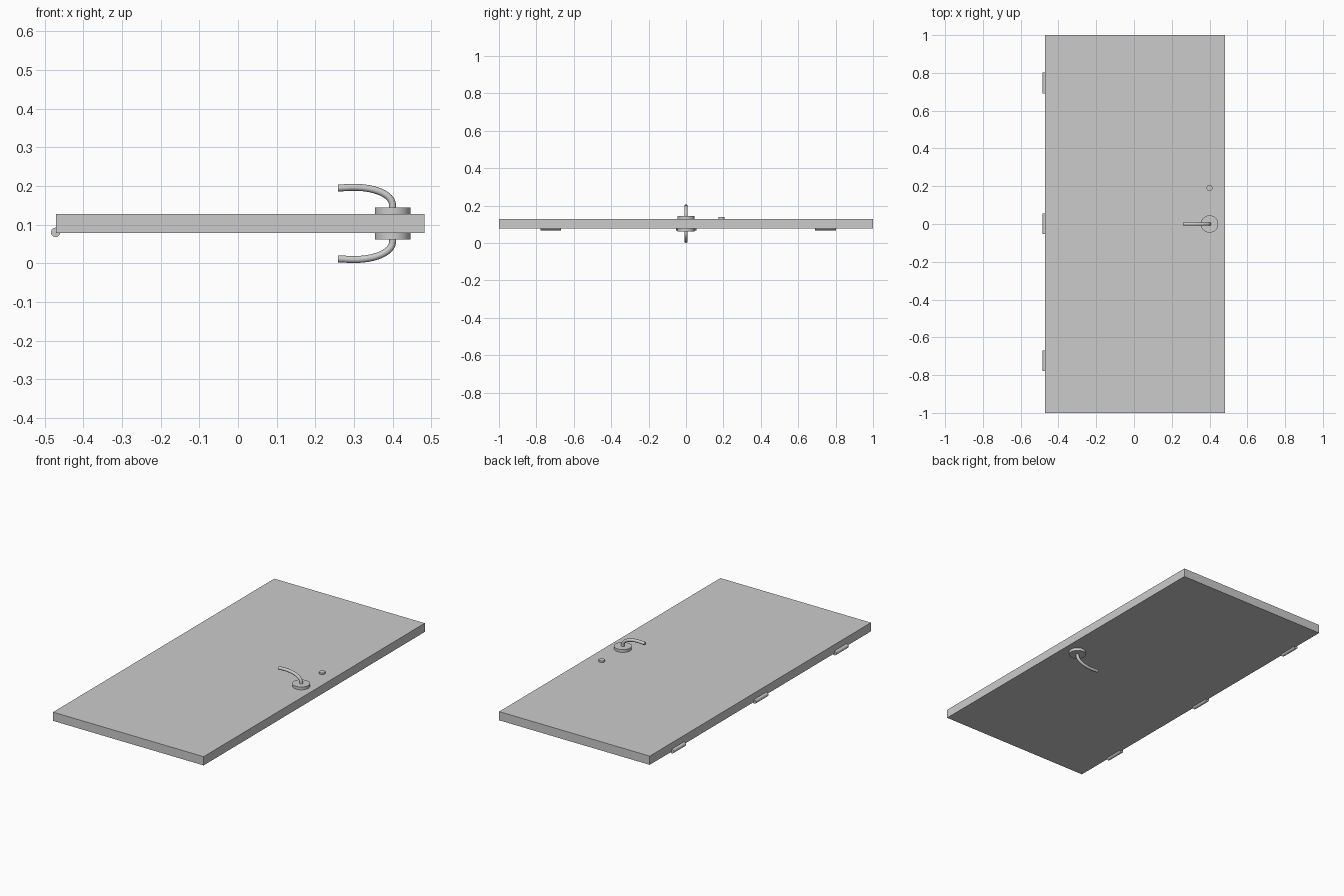
import bpy, math
from mathutils import Vector

if "Cube" in bpy.data.objects:
    bpy.data.objects.remove(bpy.data.objects["Cube"])

MID_Z = 0.103      # middle of the door thickness
HALF_T = 0.025     # half thickness
HX = 0.40          # handle x position


def smooth(obj):
    bpy.ops.object.select_all(action='DESELECT')
    obj.select_set(True)
    bpy.context.view_layer.objects.active = obj
    bpy.ops.object.shade_smooth_by_angle(angle=math.radians(35))


def cylinder(name, loc, radius, depth, rot=(0, 0, 0), sides=32):
    bpy.ops.mesh.primitive_cylinder_add(vertices=sides, radius=radius, depth=depth,
                                        location=loc, rotation=rot)
    obj = bpy.context.object
    obj.name = name
    smooth(obj)
    return obj


def lever(name, side):
    # Bent round bar: out of the rosette, curving towards the hinges
    curve = bpy.data.curves.new(name, 'CURVE')
    curve.dimensions = '3D'
    curve.bevel_depth = 0.009
    curve.bevel_resolution = 4
    curve.resolution_u = 12
    curve.use_fill_caps = True
    spline = curve.splines.new('BEZIER')
    # (x, height above door middle), left handle, right handle
    pts = [((0.400, 0.030), (0.400, 0.025), (0.400, 0.035)),
           ((0.400, 0.047), (0.400, 0.041), (0.400, 0.076)),
           ((0.300, 0.0935), (0.352, 0.0935), (0.287, 0.0935)),
           ((0.259, 0.0915), (0.272, 0.092), (0.250, 0.091))]
    spline.bezier_points.add(len(pts) - 1)
    for bp, (co, left, right) in zip(spline.bezier_points, pts):
        bp.handle_left_type = bp.handle_right_type = 'FREE'
        bp.co, bp.handle_left, bp.handle_right = (
            Vector((x, 0, MID_Z + side * h)) for x, h in (co, left, right))
    obj = bpy.data.objects.new(name, curve)
    bpy.context.collection.objects.link(obj)
    bpy.ops.object.select_all(action='DESELECT')
    obj.select_set(True)
    bpy.context.view_layer.objects.active = obj
    bpy.ops.object.convert(target='MESH')
    smooth(bpy.context.object)


# Door slab
bpy.ops.mesh.primitive_cube_add(size=1, location=(0.006, 0, MID_Z))
slab = bpy.context.object
slab.name = "door_slab"
slab.scale = (0.953, 2.0, 2 * HALF_T)
bpy.ops.object.transform_apply(location=False, rotation=False, scale=True)

# Rosette and lever on both faces
for label, side in (("outer", 1), ("inner", -1)):
    cylinder(f"{label}_rosette", (HX, 0, MID_Z + side * (HALF_T + 0.0075)), 0.046, 0.017, sides=48)
    lever(f"{label}_lever", side)

# Lock cylinder on the outer face only
cylinder("lock_cylinder", (HX, 0.19, MID_Z + HALF_T + 0.004), 0.016, 0.012)

# Hinge barrels along the edge
for name, y in (("upper", 0.746), ("middle", 0.001), ("lower", -0.724)):
    cylinder(f"{name}_hinge", (-0.472, y, 0.08), 0.012, 0.11, rot=(math.pi / 2, 0, 0))
